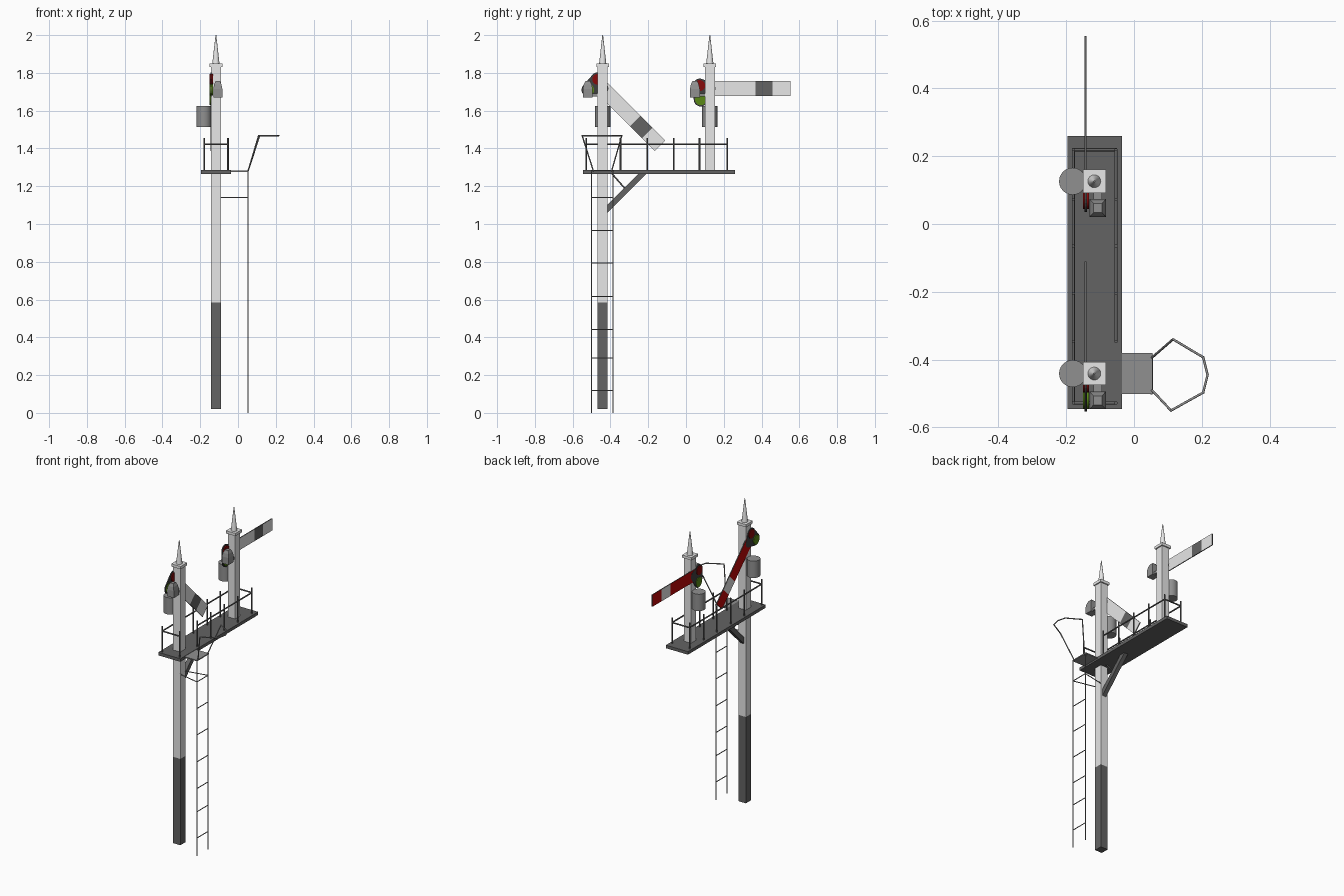
import bpy, bmesh, math
from mathutils import Vector, Matrix

if "Cube" in bpy.data.objects:
    bpy.data.objects.remove(bpy.data.objects["Cube"], do_unlink=True)


def material(name, r, g, b):
    m = bpy.data.materials.new(name)
    m.use_nodes = True
    m.diffuse_color = (r, g, b, 1)
    m.node_tree.nodes["Principled BSDF"].inputs["Base Color"].default_value = (r, g, b, 1)
    return m


WHITE = material("white paint", .8, .8, .8)
DARK = material("dark grey", .125, .125, .125)
METAL = material("mid grey metal", .28, .28, .28)
IRON = material("black iron", .05, .05, .05)
RED = material("signal red", .52, .002, .002)
RED_GLASS = material("red lens glass", .24, .003, .003)
GREEN = material("green lens glass", .1, .25, .008)


def finish(name, bm, *mats):
    bmesh.ops.recalc_face_normals(bm, faces=bm.faces)
    mesh = bpy.data.meshes.new(name)
    bm.to_mesh(mesh)
    bm.free()
    for m in mats:
        mesh.materials.append(m)
    ob = bpy.data.objects.new(name, mesh)
    bpy.context.collection.objects.link(ob)
    return ob


def smooth_sides(bm):
    for f in bm.faces:
        f.smooth = len(f.verts) == 4
    for e in bm.edges:
        e.smooth = all(f.smooth for f in e.link_faces)


def add_box(bm, lo, hi):
    lo, hi = Vector(lo), Vector(hi)
    mat = Matrix.Translation((lo + hi) / 2) @ Matrix.Diagonal((*(hi - lo), 1))
    bmesh.ops.create_cube(bm, size=1, matrix=mat)


def box(name, lo, hi, mat):
    bm = bmesh.new()
    add_box(bm, lo, hi)
    return finish(name, bm, mat)


def cone(name, centre, r1, r2, depth, mat, axis="Z", sides=24):
    bm = bmesh.new()
    turn = Matrix.Rotation(math.pi / 2, 4, "Y") if axis == "X" else Matrix()
    bmesh.ops.create_cone(bm, cap_ends=True, segments=sides, radius1=r1, radius2=r2,
                          depth=depth, matrix=Matrix.Translation(centre) @ turn)
    smooth_sides(bm)
    return finish(name, bm, mat)


def rods(name, paths, radius, mat):
    """Round bars along each straight-sided path, joined as one object."""
    bm = bmesh.new()
    for path in paths:
        for a, b in zip(path, path[1:]):
            a, b = Vector(a), Vector(b)
            d = b - a
            place = Matrix.Translation((a + b) / 2) @ d.to_track_quat("Z", "Y").to_matrix().to_4x4()
            bmesh.ops.create_cone(bm, cap_ends=True, segments=12, radius1=radius,
                                  radius2=radius, depth=d.length + radius, matrix=place)
    smooth_sides(bm)
    return finish(name, bm, mat)


PX, HALF = -.117, .0265
DECK_LO, DECK_HI = 1.265, 1.285
PIVOT_Z, ARM_X = 1.717, -.1427


def post_top(tag, y):
    # Cap, finial and drum shared by both posts
    box(tag + "_cap", (PX - .034, y - .034, 1.832), (PX + .034, y + .034, 1.85), WHITE)
    cone(tag + "_finial", (PX, y, 1.925), .019, .002, .15, WHITE)
    cone(tag + "_drum", (-.181, y, 1.569), .04, .04, .11, METAL)
    # Lamp case narrowing to a small flat top
    ly = y - .079
    bm = bmesh.new()
    rings = []
    for z, s in ((1.67, 1), (1.715, 1), (1.738, .82), (1.756, .5)):
        rings.append([bm.verts.new((-.107 + sx * .024 * s, ly + sy * .026 * s, z))
                      for sx, sy in ((-1, -1), (1, -1), (1, 1), (-1, 1))])
    for low, high in zip(rings, rings[1:]):
        for i in range(4):
            bm.faces.new((low[i], low[i - 1], high[i - 1], high[i]))
    bm.faces.new(rings[0])
    bm.faces.new(rings[-1])
    finish(tag + "_lamp", bm, METAL)
    box(tag + "_lamp_bracket", (-.12, ly, 1.675), (-.095, y - HALF + .003, 1.69), METAL)


def signal_arm(tag, y, angle):
    place = Matrix.Translation((ARM_X, y, PIVOT_Z)) @ Matrix.Rotation(-angle, 4, "X")
    # Blade: three lengths, red on one side and white on the other, each with a band
    bm = bmesh.new()
    stops = (-.03, .243, .333, .428)
    for a, b in zip(stops, stops[1:]):
        add_box(bm, (-.003, a, -.039), (.003, b, .039))
    bmesh.ops.remove_doubles(bm, verts=bm.verts, dist=.0001)
    inner = [f for f in bm.faces if abs(f.normal.y) > .9 and -.02 < f.calc_center_median().y < .42]
    bmesh.ops.delete(bm, geom=inner, context="FACES")
    bmesh.ops.recalc_face_normals(bm, faces=bm.faces)
    for f in bm.faces:
        band = stops[1] < f.calc_center_median().y < stops[2]
        if abs(f.normal.x) < .5:
            f.material_index = 2
        elif f.normal.x > 0:
            f.material_index = 2 if band else 1
        else:
            f.material_index = 1 if band else 0
    finish(tag + "_arm", bm, RED, WHITE, DARK).matrix_world = place
    # Thin spectacle plate round the pivot and two lenses that stand proud of it
    lenses = ((-.053, .016, .029, RED_GLASS, "red"), (-.048, -.058, .03, GREEN, "green"))
    bm = bmesh.new()
    for cy, cz, r in [(0, 0, .03)] + [(l[0], l[1], .037) for l in lenses]:
        for i in range(20):
            t = i * math.tau / 20
            for x in (-.0035, .0035):
                bm.verts.new((x, cy + r * math.cos(t), cz + r * math.sin(t)))
    hull = bmesh.ops.convex_hull(bm, input=bm.verts)
    loose = {v for v in hull["geom_interior"] if isinstance(v, bmesh.types.BMVert)}
    bmesh.ops.delete(bm, geom=list(loose), context="VERTS")
    finish(tag + "_spectacle", bm, IRON).matrix_world = place
    for cy, cz, r, mat, label in lenses:
        cone(f"{tag}_{label}_lens", (.001, cy, cz), r, r, .017, mat, "X").matrix_world = place


# Posts
Y1, Y2 = -.441, .126
for name, y, z0, z1, mat in (("main_post_base", Y1, .02, .585, DARK),
                             ("main_post", Y1, .585, 1.84, WHITE),
                             ("short_post", Y2, DECK_HI, 1.84, WHITE)):
    box(name, (PX - HALF, y - HALF, z0), (PX + HALF, y + HALF, z1), mat)
post_top("main", Y1)
post_top("short", Y2)
signal_arm("main", Y1, math.radians(45))
signal_arm("short", Y2, 0)

# Deck and ladder landing
box("deck", (-.196, -.545, DECK_LO), (-.036, .26, DECK_HI), DARK)
box("ladder_landing", (-.037, -.502, 1.276), (.055, -.38, 1.283), METAL)

# Diagonal brace with a small cross strut
brace = box("deck_brace", (-.014, -.145, -.015), (.014, .145, .015), DARK)
brace.matrix_world = Matrix.Translation((PX, -.325, 1.172)) @ Matrix.Rotation(math.pi / 4, 4, "X")
rods("brace_strut", [[(PX, -.395, 1.27), (PX, -.325, 1.19)]], .004, DARK)

# Handrails, open on the ladder side
XL, XR, YF, YB, RZ = -.179, -.053, -.528, .219, 1.422
rods("handrails", [[(XR, YF, RZ), (XL, YF, RZ), (XL, YB, RZ), (XR, YB, RZ), (XR, -.347, RZ)]],
     .0045, DARK)
stations = (YF, -.347, -.205, -.065, .072, YB)
rods("rail_posts", [[(x, y, DECK_HI), (x, y, 1.452)] for x in (XL, XR) for y in stations],
     .0045, DARK)

# Ladder with stays closing in on the post
LX, LY = .053, (-.5, -.386)
rods("ladder_rails", [[(LX, y, .002), (LX, y, 1.28)] for y in LY], .0028, METAL)
rungs = (.118, .29, .442, .617, .793, .966, 1.14)
rods("ladder_rungs", [[(LX, LY[0], z), (LX, LY[1], z)] for z in rungs], .0028, METAL)
rods("ladder_stays", [[(PX + HALF, Y1 + side * HALF, rungs[-1]), (LX, y, rungs[-1])]
                      for side, y in zip((-1, 1), LY)], .0028, METAL)

# Safety hoop above the ladder
rods("ladder_hoop", [[(LX, -.49, 1.28), (.109, -.55, 1.468), (.204, -.497, 1.468),
                      (.217, -.445, 1.468), (.204, -.393, 1.468), (.115, -.34, 1.468),
                      (LX, -.394, 1.28)]], .0035, METAL)
